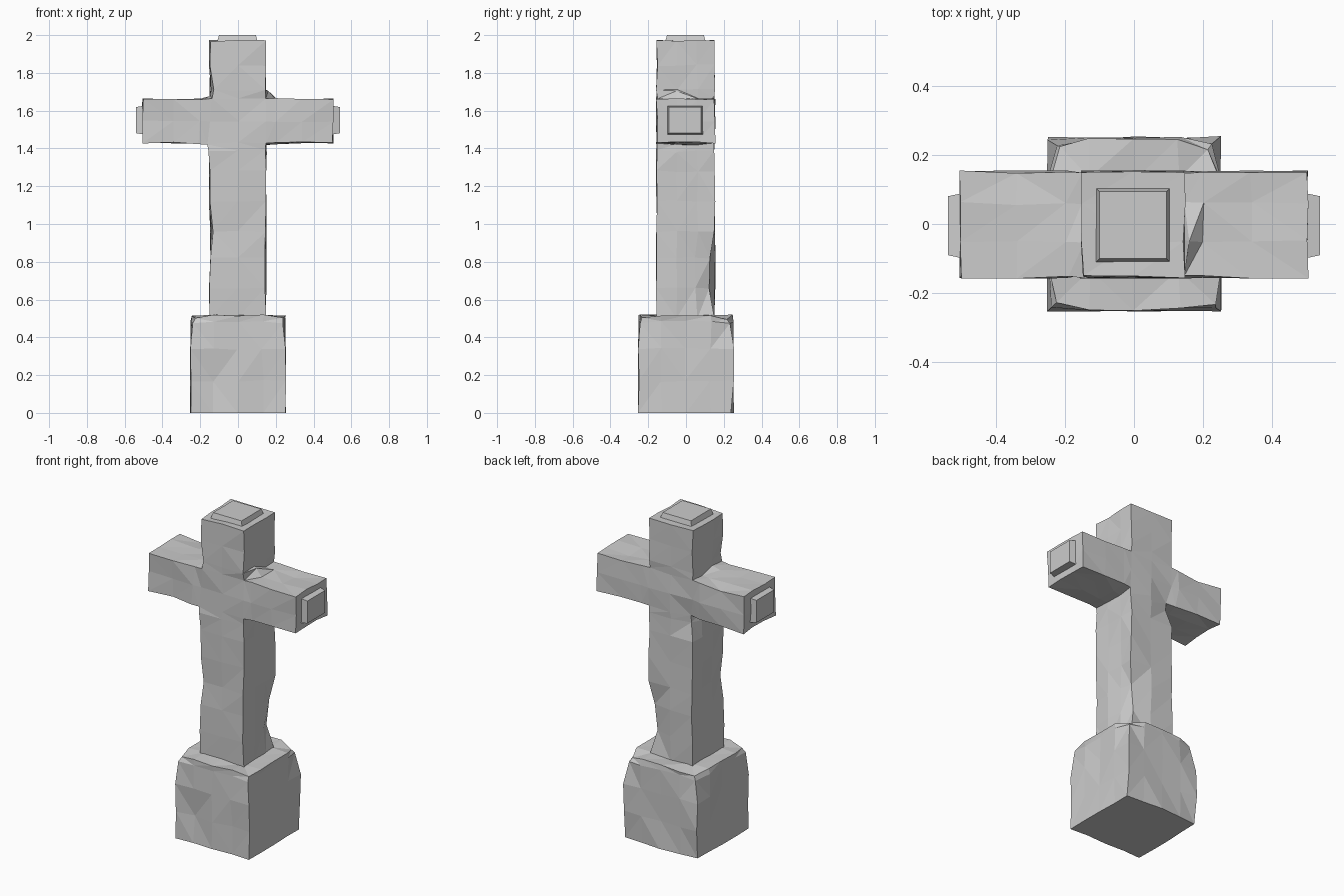
import bpy, bmesh, random
from mathutils import Vector

if "Cube" in bpy.data.objects:
    bpy.data.objects.remove(bpy.data.objects["Cube"])

random.seed(7)


def make_object(name, bm):
    bmesh.ops.recalc_face_normals(bm, faces=bm.faces[:])
    mesh = bpy.data.meshes.new(name)
    bm.to_mesh(mesh)
    bm.free()
    obj = bpy.data.objects.new(name, mesh)
    bpy.context.collection.objects.link(obj)
    return obj


def stone(name, xs, ys, zs, filled, jitter, dents, fixed_z):
    """Skin of a block grid, roughened by jitter and local chips."""
    bm = bmesh.new()
    verts = {}
    axes = (xs, ys, zs)
    size = [len(a) - 1 for a in axes]

    def solid(c):
        return all(0 <= c[i] < size[i] for i in range(3)) and filled(
            *[(axes[i][c[i]] + axes[i][c[i] + 1]) / 2 for i in range(3)])

    def vert(key):
        if key not in verts:
            verts[key] = bm.verts.new([axes[i][key[i]] for i in range(3)])
        return verts[key]

    cells = [(i, j, k) for i in range(size[0]) for j in range(size[1])
             for k in range(size[2]) if solid((i, j, k))]
    for c in cells:
        for a in range(3):
            for side in (0, 1):
                n = list(c)
                n[a] += 2 * side - 1
                if solid(n):
                    continue
                b, d = (a + 1) % 3, (a + 2) % 3
                quad = []
                for u, v in ((0, 0), (1, 0), (1, 1), (0, 1)):
                    k = list(c)
                    k[a] += side
                    k[b] += u
                    k[d] += v
                    quad.append(vert(tuple(k)))
                bm.faces.new(quad)

    for v in bm.verts:
        p = v.co.copy()
        v.co += Vector([random.uniform(-jitter, jitter) for _ in range(3)])
        for centre, radius, push in dents:
            fall = 1 - (p - Vector(centre)).length / radius
            if fall > 0:
                v.co += Vector(push) * fall
        if abs(p.z - fixed_z) < 1e-4:
            v.co.z = p.z
    bmesh.ops.triangulate(bm, faces=bm.faces[:])
    return make_object(name, bm)


def boss(name, centre, axis, sign, half, depth):
    """Raised tapered panel on the end of a limb."""
    bm = bmesh.new()
    bmesh.ops.create_cube(bm, size=2)
    for v in bm.verts:
        outer = v.co[axis] * sign > 0
        for i in range(3):
            if i == axis:
                v.co[i] = sign * (depth if outer else -0.03)
            else:
                v.co[i] *= half[i] * (0.92 if outer else 1.08)
    bmesh.ops.translate(bm, verts=bm.verts[:], vec=centre)
    make_object(name, bm)


# Square plinth with chipped upper corners
stone("plinth",
      [-.248, -.13, 0, .13, .248], [-.25, -.13, 0, .13, .25],
      [0, .17, .34, .485, .515], lambda x, y, z: True, .006,
      [((-.25, -.25, .515), .09, (.02, .02, -.01)),
       ((.25, -.25, .515), .09, (-.012, .012, -.01)),
       ((.25, .25, .515), .12, (-.03, -.03, -.02)),
       ((-.25, .25, .515), .12, (.03, -.03, -.02)),
       ((.25, .25, 0), .2, (0, -.012, 0)),
       ((-.25, .25, 0), .2, (0, -.012, 0)),
       ((-.13, -.25, .17), .14, (0, .012, 0))], 0)

# Shaft and arms as one rough-hewn cross
stone("cross",
      [-.503, -.34, -.2, -.15, 0, .147, .2, .34, .503],
      [-.154, -.05, .06, .152],
      [.5, .66, .82, .96, 1.12, 1.28, 1.39, 1.43, 1.545, 1.662, 1.71, 1.84, 1.97],
      lambda x, y, z: -.15 < x < .147 or 1.43 < z < 1.662, .0045,
      [((.147, .152, .66), .14, (-.035, -.025, 0)),
       ((.147, .152, .82), .14, (-.02, -.03, 0)),
       ((-.15, .152, 1.41), .08, (.035, -.035, 0)),
       ((.147, -.05, 1.662), .045, (.01, 0, .045)),
       ((-.15, -.05, 1.662), .06, (.005, 0, .02)),
       ((-.15, -.154, 1.71), .13, (.025, 0, 0)),
       ((.147, 0, 1.43), .1, (.012, 0, -.02)),
       ((-.15, -.154, 1.43), .09, (-.015, 0, -.01)),
       ((-.15, -.154, .96), .14, (.015, .01, 0)),
       ((-.34, .152, 1.662), .14, (0, -.005, -.018)),
       ((.34, .06, 1.662), .12, (0, 0, -.012))], .5)

# Raised panels on the top and both arm ends
boss("top_panel", (-.003, -.003, 1.97), 2, 1, (.106, .106, 0), .03)
for side, label in ((-1, "left"), (1, "right")):
    boss(label + "_arm_panel", (side * .5, -.005, 1.55), 0, side, (0, .093, .075), .04)
